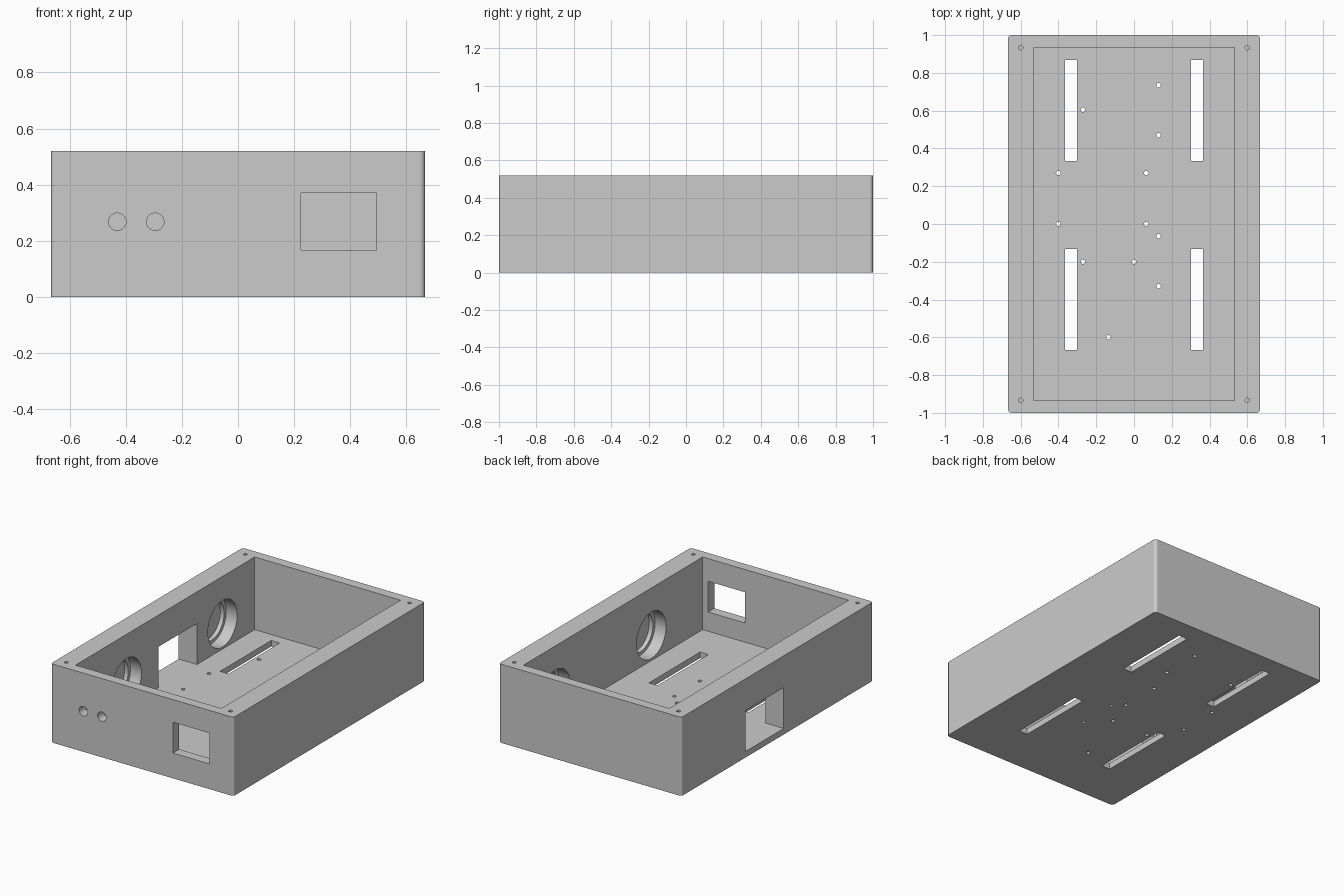
import bpy
import bmesh
import math
from mathutils import Matrix, Vector

# Remove the default object
if "Cube" in bpy.data.objects:
    bpy.data.objects.remove(bpy.data.objects["Cube"], do_unlink=True)

# Main dimensions
HALF_X, HALF_Y, HEIGHT = 0.667, 1.0, 0.52
IN_X, IN_Y, FLOOR = 0.533, 0.935, 0.04
AXLE_Y = (0.6, -0.4)

grey = bpy.data.materials.new("plain_grey")
grey.use_nodes = True
colour = (0.6, 0.6, 0.6, 1)
grey.diffuse_color = colour
grey.node_tree.nodes["Principled BSDF"].inputs["Base Color"].default_value = colour


def add_box(bm, lo, hi):
    lo, hi = Vector(lo), Vector(hi)
    size = Matrix.Diagonal((hi - lo).to_4d())
    size[3][3] = 1
    return bmesh.ops.create_cube(bm, size=1, matrix=Matrix.Translation((lo + hi) / 2) @ size)


def add_rod(bm, start, end, radius, sides):
    start, end = Vector(start), Vector(end)
    axis = end - start
    turn = axis.to_track_quat("Z", "Y").to_matrix().to_4x4()
    bmesh.ops.create_cone(bm, cap_ends=True, segments=sides, radius1=radius, radius2=radius,
                          depth=axis.length, matrix=Matrix.Translation((start + end) / 2) @ turn)


def make_object(name, bm):
    mesh = bpy.data.meshes.new(name)
    bmesh.ops.recalc_face_normals(bm, faces=bm.faces)
    bm.to_mesh(mesh)
    bm.free()
    mesh.materials.append(grey)
    obj = bpy.data.objects.new(name, mesh)
    bpy.context.collection.objects.link(obj)
    return obj


# Solid block with rounded upright edges
bm = bmesh.new()
add_box(bm, (-HALF_X, -HALF_Y, 0), (HALF_X, HALF_Y, HEIGHT))
upright = [e for e in bm.edges if abs(e.verts[0].co.z - e.verts[1].co.z) > 0.1]
bmesh.ops.bevel(bm, geom=upright, offset=0.02, segments=6, profile=0.5, affect="EDGES")
case = make_object("enclosure", bm)

# Main cavity
cavity = bmesh.new()
add_box(cavity, (-IN_X, -IN_Y, FLOOR), (IN_X, IN_Y, HEIGHT + 0.1))

# Side window, front window and two round front openings
openings = bmesh.new()
add_box(openings, (-0.8, -0.067, FLOOR), (-0.5, 0.333, 0.31))
add_box(openings, (0.225, -1.1, 0.167), (0.493, -0.9, 0.37))
for x in (-0.43, -0.295):
    add_rod(openings, (x, -1.1, 0.268), (x, -0.9, 0.268), 0.031, 32)

# Stepped round pockets inside both side walls
pockets, bores = bmesh.new(), bmesh.new()
for side in (-1, 1):
    for y in AXLE_Y:
        for group, depth, radius in ((pockets, 0.08, 0.153), (bores, 0.107, 0.13)):
            add_rod(group, (side * 0.5, y, 0.207), (side * (IN_X + depth), y, 0.207), radius, 48)

# Long floor slots, mounting holes and lid screw holes
holes = bmesh.new()
for side in (-1, 1):
    for y in AXLE_Y:
        x = side * 0.333
        add_box(holes, (x - 0.031, y - 0.267, -0.1), (x + 0.031, y + 0.267, 0.1))
    for end in (-1, 1):
        x, y = side * 0.6, end * 0.934
        add_rod(holes, (x, y, 0.32), (x, y, HEIGHT + 0.1), 0.012, 20)
mounts = ((-0.27, 0.605), (0.13, 0.735), (0.13, 0.47), (-0.4, 0.27), (0.065, 0.27), (-0.4, 0),
          (0.065, 0), (0.13, -0.065), (-0.27, -0.2), (0, -0.2), (0.13, -0.33), (-0.135, -0.6))
for x, y in mounts:
    add_rod(holes, (x, y, -0.1), (x, y, 0.1), 0.012, 20)

# Cut every group out of the block
cutters = []
for name, group in (("cavity", cavity), ("openings", openings), ("pockets", pockets),
                    ("bores", bores), ("holes", holes)):
    cutter = make_object(name + "_cutter", group)
    cutter.hide_render = True
    cutters.append(cutter)
    cut = case.modifiers.new(name, "BOOLEAN")
    cut.operation = "DIFFERENCE"
    cut.solver = "EXACT"
    cut.object = cutter

bpy.context.view_layer.update()
result = case.evaluated_get(bpy.context.evaluated_depsgraph_get())
finished = bpy.data.meshes.new_from_object(result)
case.modifiers.clear()
case.data = finished
finished.materials.clear()
finished.materials.append(grey)
for poly in finished.polygons:
    poly.material_index = 0
for cutter in cutters:
    bpy.data.objects.remove(cutter, do_unlink=True)

# Smooth round surfaces, crisp flat ones
bpy.ops.object.select_all(action="DESELECT")
case.select_set(True)
bpy.context.view_layer.objects.active = case
bpy.ops.object.shade_smooth_by_angle(angle=math.radians(30))
weighted = case.modifiers.new("even_shading", "WEIGHTED_NORMAL")
weighted.keep_sharp = True
